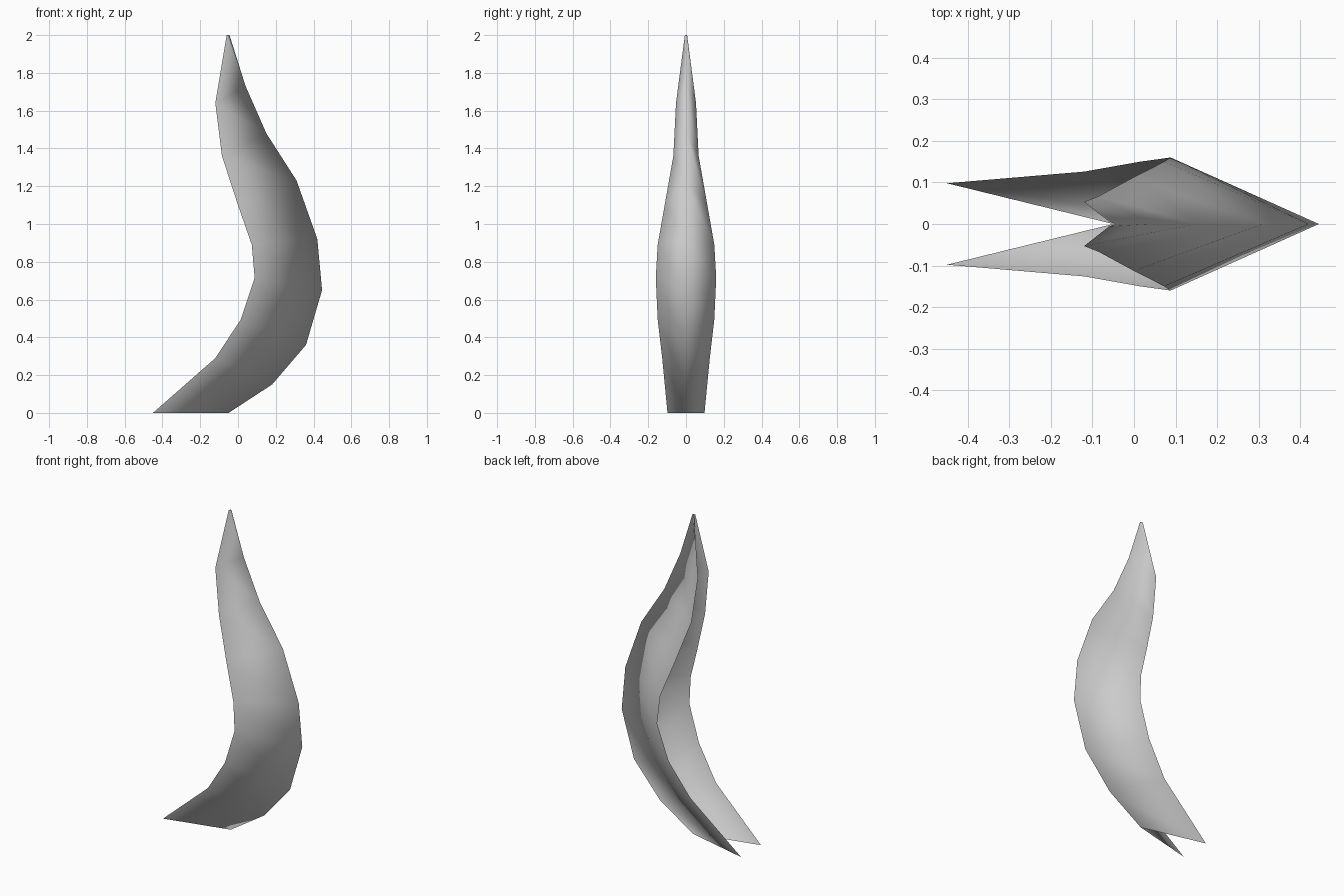
import bpy
import bmesh

if "Cube" in bpy.data.objects:
    bpy.data.objects.remove(bpy.data.objects["Cube"])

# Fold line of the leaf blade, bottom to tip: (x, z)
SPINE = [(-0.05, 0.0), (0.18, 0.15), (0.36, 0.36), (0.445, 0.65), (0.42, 0.92),
         (0.31, 1.23), (0.15, 1.48), (0.04, 1.73), (-0.045, 2.0)]
# Outer rim of one half: (x, half width, z)
RIM = [(-0.45, 0.098, 0.0), (-0.12, 0.126, 0.29), (0.015, 0.15, 0.495),
       (0.088, 0.16, 0.715), (0.073, 0.15, 0.89), (0.0, 0.113, 1.1),
       (-0.085, 0.067, 1.36), (-0.12, 0.053, 1.64), (-0.06, 0.006, 2.0)]

# Folded leaf: two mirrored strips sharing the fold line
bm = bmesh.new()
spine = [bm.verts.new((x, 0, z)) for x, z in SPINE]
for side in (1, -1):
    rim = [bm.verts.new((x, side * y, z)) for x, y, z in RIM]
    for i in range(len(spine) - 1):
        quad = [spine[i], spine[i + 1], rim[i + 1], rim[i]]
        if side > 0:
            quad.reverse()
        bm.faces.new(quad)
for face in bm.faces:
    face.smooth = True
# Outward normals point away from the open (-x) side of the fold
bm.normal_update()
if sum(f.normal.x for f in bm.faces) < 0:
    bmesh.ops.reverse_faces(bm, faces=bm.faces[:])

mesh = bpy.data.meshes.new("leaf_blade")
bm.to_mesh(mesh)
bm.free()
leaf = bpy.data.objects.new("leaf_blade", mesh)
bpy.context.collection.objects.link(leaf)
